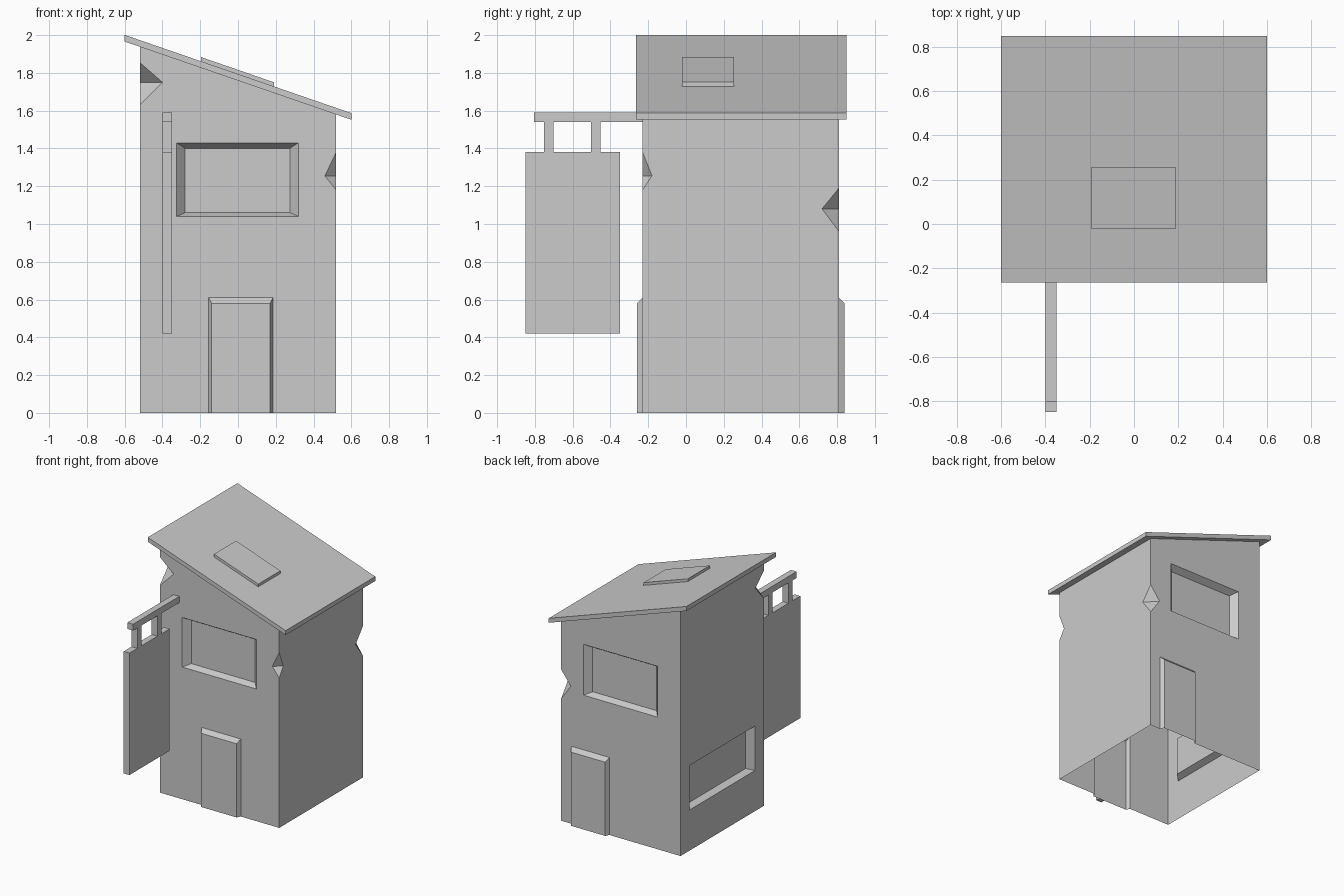
import bpy, bmesh
from mathutils import Vector

if "Cube" in bpy.data.objects:
    bpy.data.objects.remove(bpy.data.objects["Cube"])


def hull(name, pts):
    """Convex flat-faced solid around the given points."""
    bm = bmesh.new()
    for p in pts:
        bm.verts.new(p)
    bmesh.ops.convex_hull(bm, input=bm.verts[:])
    bmesh.ops.dissolve_limit(bm, angle_limit=0.002, verts=bm.verts[:], edges=bm.edges[:])
    bmesh.ops.recalc_face_normals(bm, faces=bm.faces[:])
    me = bpy.data.meshes.new(name)
    bm.to_mesh(me)
    bm.free()
    ob = bpy.data.objects.new(name, me)
    bpy.context.collection.objects.link(ob)
    return ob


def box(name, x, y, z):
    return hull(name, [(a, b, c) for a in x for b in y for c in z])


def roof_z(x):
    return 1.794 - 0.345 * x


def slab(name, x, y, lo, hi):
    """Slab that follows the roof slope."""
    return hull(name, [(a, b, roof_z(a) + h) for a in x for b in y for h in (lo, hi)])


X, Y0, Y1 = 0.52, -0.23, 0.81
WALL = {
    "front": lambda u, z, out: (u, Y0 - out, z),
    "back": lambda u, z, out: (u, Y1 + out, z),
    "left": lambda u, z, out: (-X - out, u, z),
}


def panel(name, side, u, z, inset, base, depth):
    """Bevelled block: full size from base to the wall, inset at depth."""
    iu, lo, hi = inset
    pts = [WALL[side](a, c, o) for a in u for c in z for o in (base, 0)]
    pts += [WALL[side](a, c, depth) for a in (u[0] + iu, u[1] - iu)
            for c in (z[0] + lo, z[1] - hi)]
    return hull(name, pts)


def notch(name, x, y, dx, dy, bottom, mid, top):
    """Wedge that chips a vertical corner."""
    p, q = Vector((x + dx, y, mid)), Vector((x, y + dy, mid))
    m, d = (p + q) / 2, q - p
    tri = [m] + [m + (Vector((x, y, z)) - m) * 1.6 for z in (bottom, top)]
    return hull(name, [t + d * s for t in tri for s in (-1.2, 1.2)])


# Tower body, extended below ground and cut open later
body = hull("tower_walls", [(x, y, z) for x in (-X, X) for y in (Y0, Y1)
                            for z in (-0.1, roof_z(x) - 0.025)])

# Windows and corner chips are cut, doors are added
win = (0.045, 0.02, 0.03)
door = (0.015, 0, 0.03)
ops = [
    (panel("front_window", "front", (-0.325, 0.32), (1.04, 1.43), win, 0.1, -0.05), "DIFFERENCE"),
    (panel("back_window", "back", (-0.32, 0.325), (1.04, 1.44), win, 0.1, -0.05), "DIFFERENCE"),
    (panel("left_window", "left", (-0.115, 0.70), (0.32, 0.67), win, 0.1, -0.05), "DIFFERENCE"),
    (panel("front_door", "front", (-0.155, 0.185), (-0.1, 0.61), door, -0.02, 0.03), "UNION"),
    (panel("back_door", "back", (0.10, 0.43), (-0.1, 0.61), door, -0.02, 0.03), "UNION"),
    (notch("front_left_chip", -X, Y0, 0.12, 0.11, 1.63, 1.75, 1.855), "DIFFERENCE"),
    (notch("front_right_chip", X, Y0, -0.06, 0.05, 1.18, 1.255, 1.38), "DIFFERENCE"),
    (notch("back_right_chip", X, Y1, -0.085, -0.09, 0.96, 1.08, 1.19), "DIFFERENCE"),
]
for cutter, op in ops:
    mod = body.modifiers.new(cutter.name, "BOOLEAN")
    mod.object, mod.operation, mod.solver = cutter, op, "EXACT"
    cutter.hide_render = True
deps = bpy.context.evaluated_depsgraph_get()
bm = bmesh.new()
bm.from_mesh(body.evaluated_get(deps).to_mesh())
body.modifiers.clear()
# Open underside at ground level
bmesh.ops.bisect_plane(bm, geom=bm.verts[:] + bm.edges[:] + bm.faces[:],
                       plane_co=(0, 0, 0), plane_no=(0, 0, 1), clear_inner=True)
bm.to_mesh(body.data)
bm.free()
for cutter, op in ops:
    bpy.data.objects.remove(cutter)

# Sloping roof and hatch
slab("roof", (-0.6, 0.6), (-0.265, 0.85), -0.035, 0)
slab("roof_hatch", (-0.195, 0.19), (-0.02, 0.255), -0.01, 0.022)

# Hanging sign
sx = (-0.40, -0.35)
box("sign_board", sx, (-0.85, -0.35), (0.42, 1.38))
box("sign_arm", sx, (-0.805, -0.17), (1.54, 1.59))
for i, y in enumerate((-0.752, -0.502)):
    box(f"sign_hanger_{i + 1}", sx, (y, y + 0.05), (1.38, 1.54))
